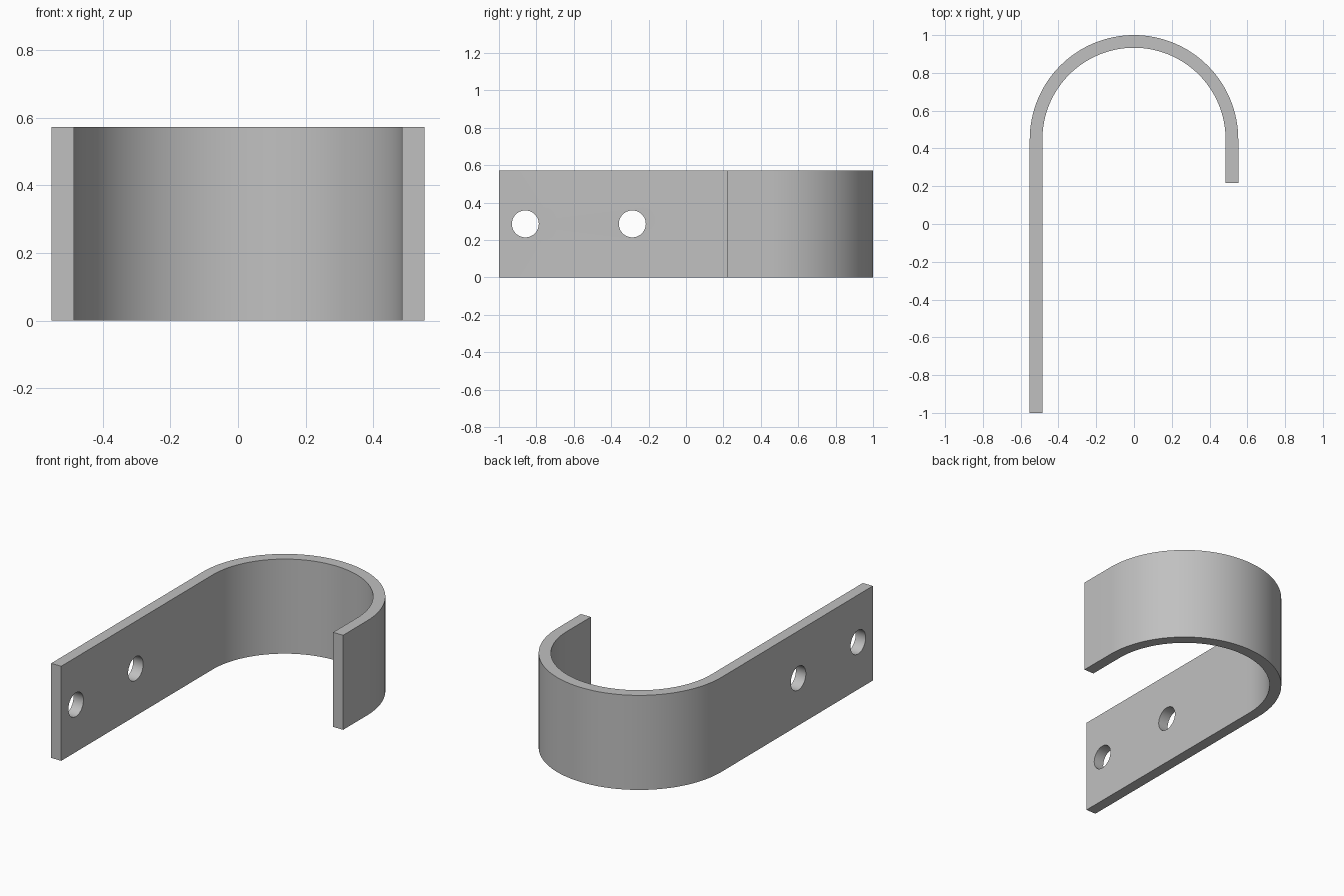
import bpy, bmesh, math
from mathutils import Matrix

if "Cube" in bpy.data.objects:
    bpy.data.objects.remove(bpy.data.objects["Cube"], do_unlink=True)

OUTER, INNER, HEIGHT = 0.552, 0.485, 0.573
ARC_Y = 1 - OUTER
LONG_END, SHORT_END = -1.0, 0.218
HOLE_YS, HOLE_RADIUS = (-0.859, -0.287), 0.072
SEGMENTS = 64

grey = bpy.data.materials.new("plain grey")
grey.use_nodes = True
colour = (0.53, 0.53, 0.53, 1)
grey.diffuse_color = colour
grey.node_tree.nodes["Principled BSDF"].inputs["Base Color"].default_value = colour


def make_object(name, bm):
    bmesh.ops.recalc_face_normals(bm, faces=bm.faces)
    mesh = bpy.data.meshes.new(name)
    bm.to_mesh(mesh)
    bm.free()
    mesh.materials.append(grey)
    obj = bpy.data.objects.new(name, mesh)
    bpy.context.collection.objects.link(obj)
    return obj


def outline(radius):
    """Hook path: long leg, half circle, short leg."""
    arc = [(radius * math.cos(a), ARC_Y + radius * math.sin(a))
           for a in (math.pi * (1 - i / SEGMENTS) for i in range(SEGMENTS + 1))]
    return [(-radius, LONG_END)] + arc + [(radius, SHORT_END)]


# Bent flat strap: a ribbon of quads between the two outlines, raised to height
bm = bmesh.new()
outer, inner = ([bm.verts.new((x, y, 0)) for x, y in outline(r)] for r in (OUTER, INNER))
for i in range(len(outer) - 1):
    bm.faces.new((outer[i], outer[i + 1], inner[i + 1], inner[i]))
raised = bmesh.ops.extrude_face_region(bm, geom=bm.faces[:])
bmesh.ops.translate(bm, vec=(0, 0, HEIGHT),
                    verts=[g for g in raised["geom"] if isinstance(g, bmesh.types.BMVert)])
strap = make_object("hook_strap", bm)

# Two screw holes through the long leg
bm = bmesh.new()
for y in HOLE_YS:
    place = Matrix.Translation((-(OUTER + INNER) / 2, y, HEIGHT / 2)) @ Matrix.Rotation(math.pi / 2, 4, 'Y')
    bmesh.ops.create_cone(bm, cap_ends=True, segments=48, radius1=HOLE_RADIUS,
                          radius2=HOLE_RADIUS, depth=0.2, matrix=place)
cutter = make_object("hole_cutter", bm)
cutter.hide_render = True

cut = strap.modifiers.new("screw_holes", 'BOOLEAN')
cut.operation = 'DIFFERENCE'
cut.solver = 'EXACT'
cut.object = cutter
bpy.ops.object.select_all(action='DESELECT')
bpy.context.view_layer.objects.active = strap
strap.select_set(True)
bpy.ops.object.modifier_apply(modifier=cut.name)
bpy.data.objects.remove(cutter, do_unlink=True)

# Smooth bend and hole walls, crisp strap edges
bpy.ops.object.shade_smooth_by_angle(angle=math.radians(30))
